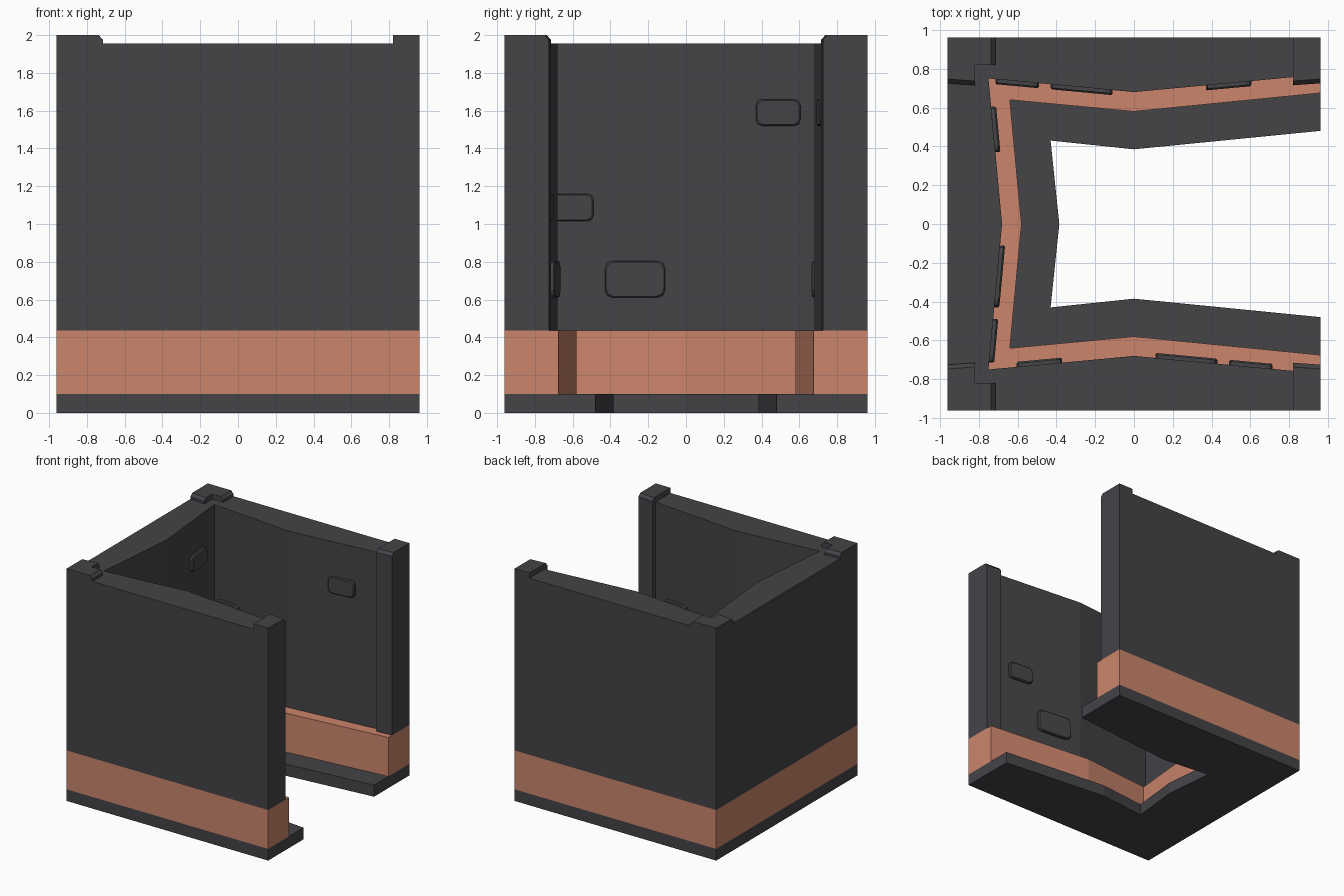
import bpy, bmesh, math
from mathutils import Matrix, Vector

if "Cube" in bpy.data.objects:
    bpy.data.objects.remove(bpy.data.objects["Cube"])


def material(name, rgb):
    m = bpy.data.materials.new(name)
    m.diffuse_color = (*rgb, 1)
    m.use_nodes = True
    m.node_tree.nodes["Principled BSDF"].inputs["Base Color"].default_value = m.diffuse_color
    return m


DARK = material("dark_grey", (0.058, 0.057, 0.064))
COPPER = material("copper", (0.60, 0.235, 0.15))
H = 0.96      # half width
XP = 0.82     # where the end posts begin


def loft(name, rings, mat):
    """Closed solid through a list of matching point rings."""
    bm = bmesh.new()
    vs = [[bm.verts.new(p) for p in r] for r in rings]
    n = len(vs[0])
    for a, b in zip(vs, vs[1:]):
        for i in range(n):
            j = (i + 1) % n
            bm.faces.new((a[i], a[j], b[j], b[i]))
    bm.faces.new(vs[0][::-1])
    bm.faces.new(vs[-1])
    bmesh.ops.recalc_face_normals(bm, faces=bm.faces)
    me = bpy.data.meshes.new(name)
    bm.to_mesh(me)
    bm.free()
    me.materials.append(mat)
    ob = bpy.data.objects.new(name, me)
    bpy.context.collection.objects.link(ob)
    return ob


def u_ring(name, corner, mid, end, xe, z0, z1, mat):
    """U-shaped layer, open to +x, with inner sides bowed inward."""
    half = [(xe, H), (xe, end), (0, mid), (-corner, corner)]
    pts = [(-H, H)] + half + [(-mid, 0)]
    pts += [(x, -y) for x, y in reversed(half)] + [(-H, -H)]
    return loft(name, [[(x, y, z) for x, y in pts] for z in (z0, z1)], mat)


# Stacked layers
u_ring("base_slab", 0.43, 0.385, 0.48, H, 0, 0.1, DARK)
u_ring("copper_band", 0.64, 0.58, 0.675, H, 0.1, 0.435, COPPER)
u_ring("upper_wall", 0.75, 0.68, 0.757, XP, 0.435, 1.955, DARK)


def chamfered(a, b, z0):
    """Side profile from outer a to inner b with a chamfered top inner edge."""
    c = math.copysign(0.022, a - b)
    return [(a, z0), (b, z0), (b, 1.975), (b + c, 2), (a, 2)]


for side, s in (("front", -1), ("back", 1)):
    # End posts flanking the opening
    loft(side + "_end_post",
         [[(x, s * y, z) for y, z in chamfered(H, e, 0.435)]
          for x, e in ((XP, 0.715), (H, 0.725))], DARK)
    # L-shaped corner caps, one arm along each wall
    loft(side + "_corner_cap_long_arm",
         [[(x, s * y, z) for x, z in chamfered(-H, -0.715, 1.955)]
          for y in (0.82, H)], DARK)
    loft(side + "_corner_cap_short_arm",
         [[(x, s * y, z) for y, z in chamfered(0.82, e, 1.955)]
          for x, e in ((-H, 0.725), (-0.82, 0.715))], DARK)


def rounded_rect(s0, s1, z0, z1, r, inset, seg=2):
    s0, s1, z0, z1 = s0 + inset, s1 - inset, z0 + inset, z1 - inset
    pts = []
    for k, (cs, cz) in enumerate(((s1 - r, z1 - r), (s0 + r, z1 - r),
                                  (s0 + r, z0 + r), (s1 - r, z0 + r))):
        for i in range(seg + 1):
            t = math.pi / 2 * (k + i / seg)
            pts.append((cs + r * math.cos(t), cz + r * math.sin(t)))
    return pts


# Raised plates on the inner walls, same layout turned for each wall
PLATES = [("large", -0.43, -0.11, 0.61, 0.805, 0.04),
          ("small_low", -0.715, -0.49, 1.015, 1.16, 0.03),
          ("small_high", 0.37, 0.605, 1.52, 1.66, 0.03)]
for wall, angle in (("back", 0), ("left", 90), ("front", 180)):
    rot = Matrix.Rotation(math.radians(angle), 3, 'Z')
    for label, s0, s1, z0, z1, r in PLATES:
        rings = []
        for out, inset in ((-0.01, 0), (0.018, 0), (0.026, 0.007)):
            rings.append([rot @ Vector((s, 0.68 + 0.0935 * abs(s) - out, z))
                          for s, z in rounded_rect(s0, s1, z0, z1, r, inset)])
        loft(f"{wall}_wall_plate_{label}", rings, DARK)
